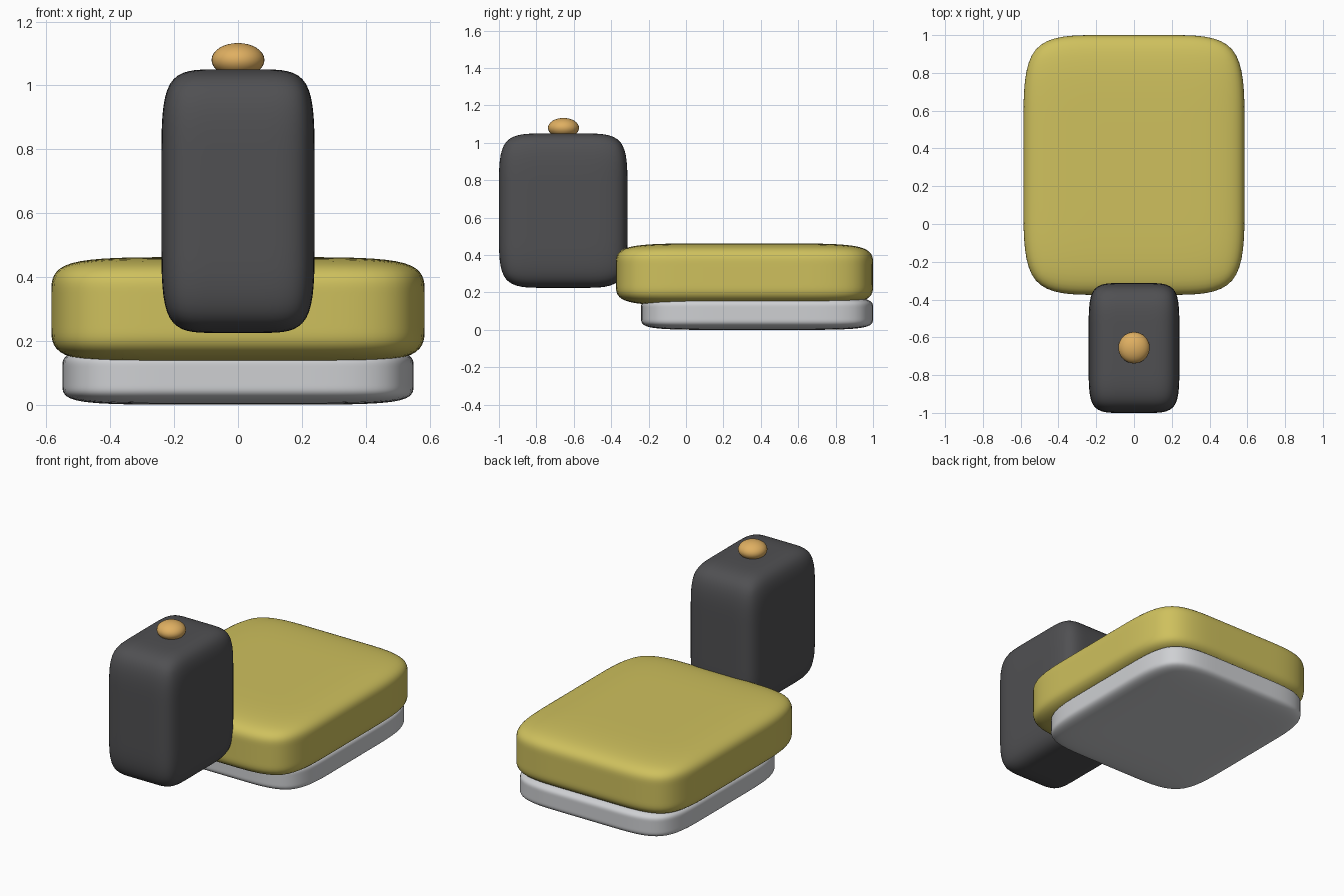
import bpy, bmesh

old = bpy.data.objects.get("Cube")
if old:
    bpy.data.objects.remove(old, do_unlink=True)


def material(name, rgb):
    mat = bpy.data.materials.new(name)
    mat.use_nodes = True
    mat.diffuse_color = (*rgb, 1)
    mat.node_tree.nodes["Principled BSDF"].inputs["Base Color"].default_value = (*rgb, 1)
    return mat


def add_object(name, bm, mat):
    for face in bm.faces:
        face.smooth = True
    mesh = bpy.data.meshes.new(name)
    bm.to_mesh(mesh)
    bm.free()
    mesh.materials.append(mat)
    obj = bpy.data.objects.new(name, mesh)
    bpy.context.collection.objects.link(obj)
    return obj


def soft_box(name, low, high, mat):
    """Box cut in thirds along each axis, then subdivided into a soft block."""
    bm = bmesh.new()
    bmesh.ops.create_cube(bm, size=1)
    bmesh.ops.subdivide_edges(bm, edges=bm.edges[:], cuts=2, use_grid_fill=True)
    for v in bm.verts:
        for i in range(3):
            v.co[i] = low[i] + (v.co[i] + 0.5) * (high[i] - low[i])
    obj = add_object(name, bm, mat)
    sub = obj.modifiers.new("Soften", "SUBSURF")
    sub.levels = sub.render_levels = 3
    return obj


yellow = material("mustard yellow", (0.62, 0.53, 0.11))
white = material("light grey", (0.62, 0.63, 0.65))
charcoal = material("charcoal", (0.08, 0.08, 0.085))
amber = material("amber", (0.74, 0.43, 0.12))

# Base slab, large block and upright front block
soft_box("base_slab", (-0.55, -0.24, 0), (0.55, 1, 0.18), white)
soft_box("body_block", (-0.585, -0.375, 0.13), (0.585, 1, 0.462), yellow)
soft_box("front_block", (-0.24, -1, 0.225), (0.24, -0.313, 1.05), charcoal)

# Flattened knob on the front block
bm = bmesh.new()
bmesh.ops.create_uvsphere(bm, u_segments=32, v_segments=16, radius=1)
bmesh.ops.scale(bm, vec=(0.083, 0.083, 0.053), verts=bm.verts)
bmesh.ops.translate(bm, vec=(0, -0.655, 1.08), verts=bm.verts)
add_object("top_knob", bm, amber)
